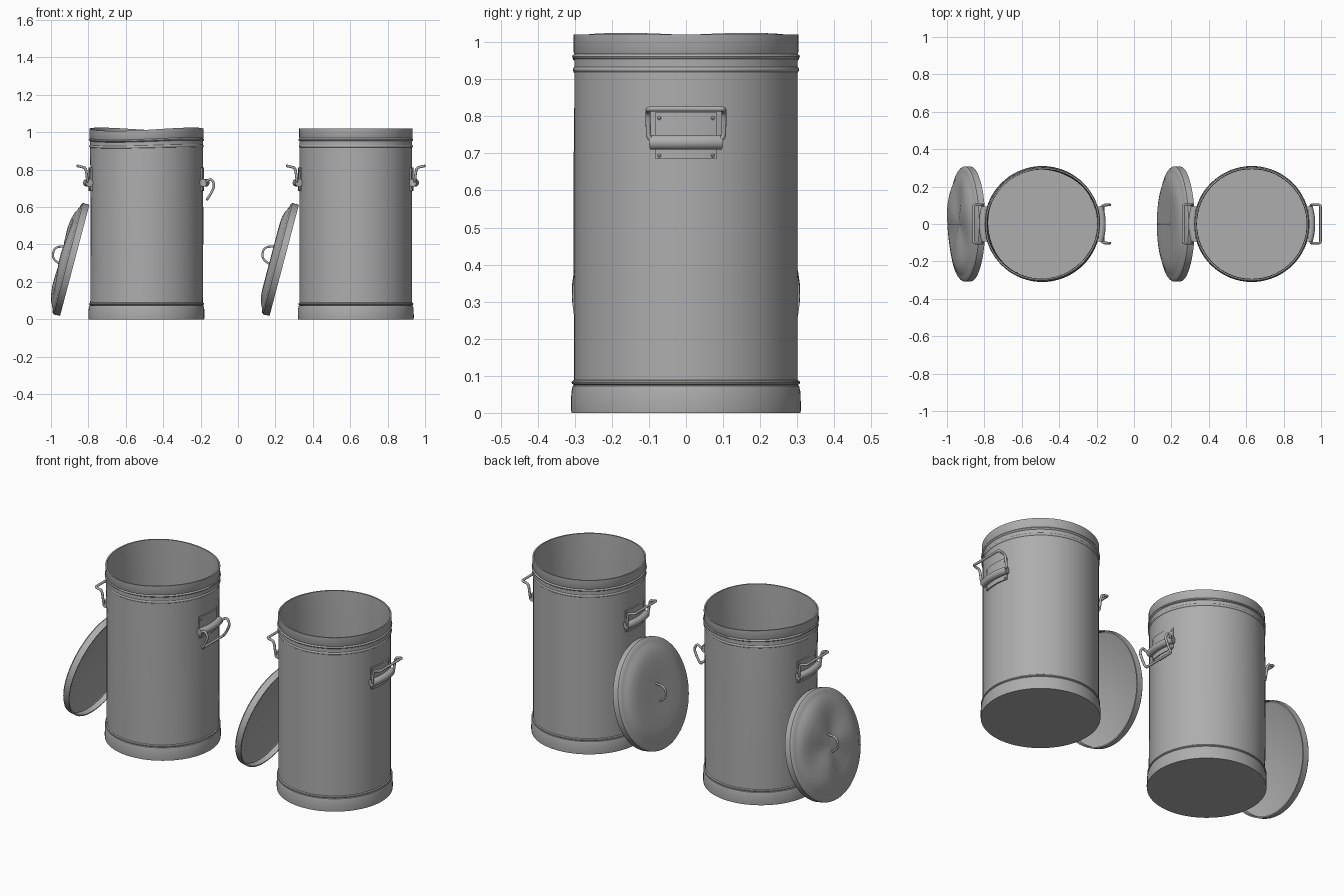
import bpy, bmesh, math
from mathutils import Matrix, Vector

cube = bpy.data.objects.get("Cube")
if cube:
    bpy.data.objects.remove(cube)

steel = bpy.data.materials.new("galvanised_grey")
steel.use_nodes = True
GREY = (0.42, 0.42, 0.42, 1)
steel.diffuse_color = GREY
steel.node_tree.nodes["Principled BSDF"].inputs["Base Color"].default_value = GREY


def add_object(name, mesh, matrix=Matrix(), angle=35):
    """Link a mesh, place it and shade it smooth with sharp edges kept."""
    mesh.transform(matrix)
    mesh.materials.clear()
    mesh.materials.append(steel)
    ob = bpy.data.objects.new(name, mesh)
    bpy.context.scene.collection.objects.link(ob)
    bpy.ops.object.select_all(action='DESELECT')
    ob.select_set(True)
    bpy.context.view_layer.objects.active = ob
    bpy.ops.object.shade_smooth_by_angle(angle=math.radians(angle))
    return ob


def lathe(name, profile, matrix, warp=None, steps=72):
    """Spin a (radius, height) profile that starts and ends on the axis."""
    bm = bmesh.new()
    verts = [bm.verts.new((r, 0, z)) for r, z in profile]
    edges = [bm.edges.new(pair) for pair in zip(verts, verts[1:])]
    bmesh.ops.spin(bm, geom=verts + edges, cent=(0, 0, 0), axis=(0, 0, 1),
                   angle=math.tau, steps=steps)
    bmesh.ops.remove_doubles(bm, verts=bm.verts, dist=0.0002)
    bmesh.ops.recalc_face_normals(bm, faces=bm.faces)
    if warp:
        for v in bm.verts:
            v.co = warp(v.co)
    mesh = bpy.data.meshes.new(name)
    bm.to_mesh(mesh)
    bm.free()
    return add_object(name, mesh, matrix)


def wire(name, points, radius, matrix):
    """Round bar along a smooth path."""
    cu = bpy.data.curves.new(name, 'CURVE')
    cu.dimensions = '3D'
    cu.bevel_depth = radius
    cu.bevel_resolution = 3
    cu.use_fill_caps = True
    sp = cu.splines.new('NURBS')
    sp.points.add(len(points) - 1)
    for p, co in zip(sp.points, points):
        p.co = (*co, 1)
    sp.order_u = 3
    sp.use_endpoint_u = True
    sp.resolution_u = 6
    temp = bpy.data.objects.new(name, cu)
    mesh = bpy.data.meshes.new_from_object(temp)
    bpy.data.objects.remove(temp)
    return add_object(name, mesh, matrix, 50)


def bead(r, z, h=0.007, out=0.007):
    """Rounded rib on the can wall."""
    return [(r, z - h), (r + out * .8, z - h * .5), (r + out, z),
            (r + out * .8, z + h * .5), (r, z + h)]


R = 0.301
CAN = ([(0, 0), (0.309, 0), (0.310, 0.01), (0.309, 0.055), (0.305, 0.073)]
       + bead(R, 0.082)
       + [(R, 0.3), (R, 0.5), (R, 0.7)] + bead(R, 0.926, out=0.004)
       + [(R, 0.935), (R, 0.95)] + bead(R, 0.961, out=0.006)
       + [(0.303, 0.972), (0.303, 1.02), (0.295, 1.02), (0.293, 0.95),
          (0.293, 0.7), (0.293, 0.5), (0.293, 0.3), (0.293, 0.03), (0, 0.03)])
LID = [(0, 0.036), (0.29, 0.036), (0.3, 0.03), (0.3, 0), (0.307, 0), (0.308, 0.035),
       (0.3, 0.043), (0.285, 0.046), (0.268, 0.054), (0.25, 0.063), (0.22, 0.071),
       (0.18, 0.074), (0.1, 0.073), (0, 0.07)]


def dent_can(co):
    """Gentle wobble of the wall and a sagging rim."""
    a, h = math.atan2(co.y, co.x), co.z
    s = 1 + 0.014 * math.sin(3 * a + 1) * math.sin(math.pi * min(h, 1)) \
        + 0.012 * math.sin(2 * a + 0.6) * max(0, h - 0.8) / 0.2
    sag = 0.009 * math.cos(2 * a + 1.2) - 0.004
    return Vector((co.x * s, co.y * s, h + sag * max(0, h - 0.85) / 0.17))


def dent_lid(co):
    """Shallow hollows in the dome."""
    a, r = math.atan2(co.y, co.x), co.xy.length
    dip = 0.008 * math.sin(3 * a) * math.sin(math.pi * min(r / 0.3, 1))
    return Vector((co.x, co.y, co.z + (dip if co.z > 0.05 else 0)))


def bracket_plate(name, half, low, high, radius, matrix):
    """Sheet that hugs the can wall, thickened outwards."""
    bm = bmesh.new()
    n, rows = 10, []
    for z in (low, high):
        rows.append([])
        for i in range(n + 1):
            a = math.asin(half / radius) * (2 * i / n - 1)
            rows[-1].append([bm.verts.new((r * math.cos(a), r * math.sin(a), z))
                             for r in (radius - 0.012, radius)])
    lo, up = rows
    for i in range(n):
        bm.faces.new((lo[i][1], lo[i + 1][1], up[i + 1][1], up[i][1]))
        bm.faces.new((lo[i][0], up[i][0], up[i + 1][0], lo[i + 1][0]))
        for row in rows:
            bm.faces.new((row[i][0], row[i + 1][0], row[i + 1][1], row[i][1]))
    for i in (0, n):
        bm.faces.new((lo[i][0], lo[i][1], up[i][1], up[i][0]))
    bmesh.ops.recalc_face_normals(bm, faces=bm.faces)
    mesh = bpy.data.meshes.new(name)
    bm.to_mesh(mesh)
    bm.free()
    add_object(name, mesh, matrix)


def side_handle(name, matrix, path):
    """Bracket, rolled hinge, rivets and the swinging bar."""
    bracket_plate(name + "_bracket", 0.082, 0.685, 0.812, R + 0.007, matrix)
    arc = [math.asin(0.095 / 0.32) * (i / 4 - 1) for i in range(9)]
    wire(name + "_hinge", [(0.318 * math.cos(a), 0.318 * math.sin(a), 0.73)
                           for a in arc], 0.021, matrix)
    half = [(0.315, 0.06, 0.73), (0.315, 0.1, 0.73)] + [(o, 0.102, z) for o, z in path]
    o, z = path[-1]
    half.append((o, 0.085, z))
    wire(name + "_bar", half + [(x, -y, h) for x, y, h in reversed(half)], 0.007, matrix)
    bm = bmesh.new()
    for y in (-0.072, 0.072):
        for h in (0.694, 0.795):
            x = math.sqrt((R + 0.007) ** 2 - y * y)
            bmesh.ops.create_uvsphere(bm, u_segments=8, v_segments=6, radius=0.005,
                                      matrix=Matrix.Translation((x, y, h)))
    mesh = bpy.data.meshes.new(name + "_rivets")
    bm.to_mesh(mesh)
    bm.free()
    add_object(name + "_rivets", mesh, matrix)


RAISED = [(0.318, 0.77), (0.325, 0.81), (0.345, 0.815), (0.367, 0.82)]
HANGING = [(0.345, 0.755), (0.366, 0.72), (0.35, 0.68), (0.325, 0.642)]

for tag, cx, dented in (("dented", -0.49, True), ("plain", 0.63, False)):
    place = Matrix.Translation((cx, 0, 0))
    lathe(tag + "_can", CAN, place, dent_can if dented else None)
    # Handles on both sides
    side_handle(tag + "_left_handle", place, HANGING if dented else RAISED)
    side_handle(tag + "_right_handle", place @ Matrix.Rotation(math.pi, 4, 'Z'), RAISED)
    # Lid leaning against the can
    lean = Matrix.Translation((cx - 0.383, 0, 0.315)) @ Matrix.Rotation(math.radians(-75.2), 4, 'Y')
    lathe(tag + "_lid", LID, lean, dent_lid if dented else None)
    wire(tag + "_lid_handle", [(0.062, 0, 0.065), (0.055, 0, 0.08), (0.048, 0, 0.105),
                               (0.03, 0, 0.122), (0, 0, 0.122), (-0.02, 0, 0.112),
                               (-0.033, 0, 0.09), (-0.04, 0, 0.065)], 0.006, lean)
